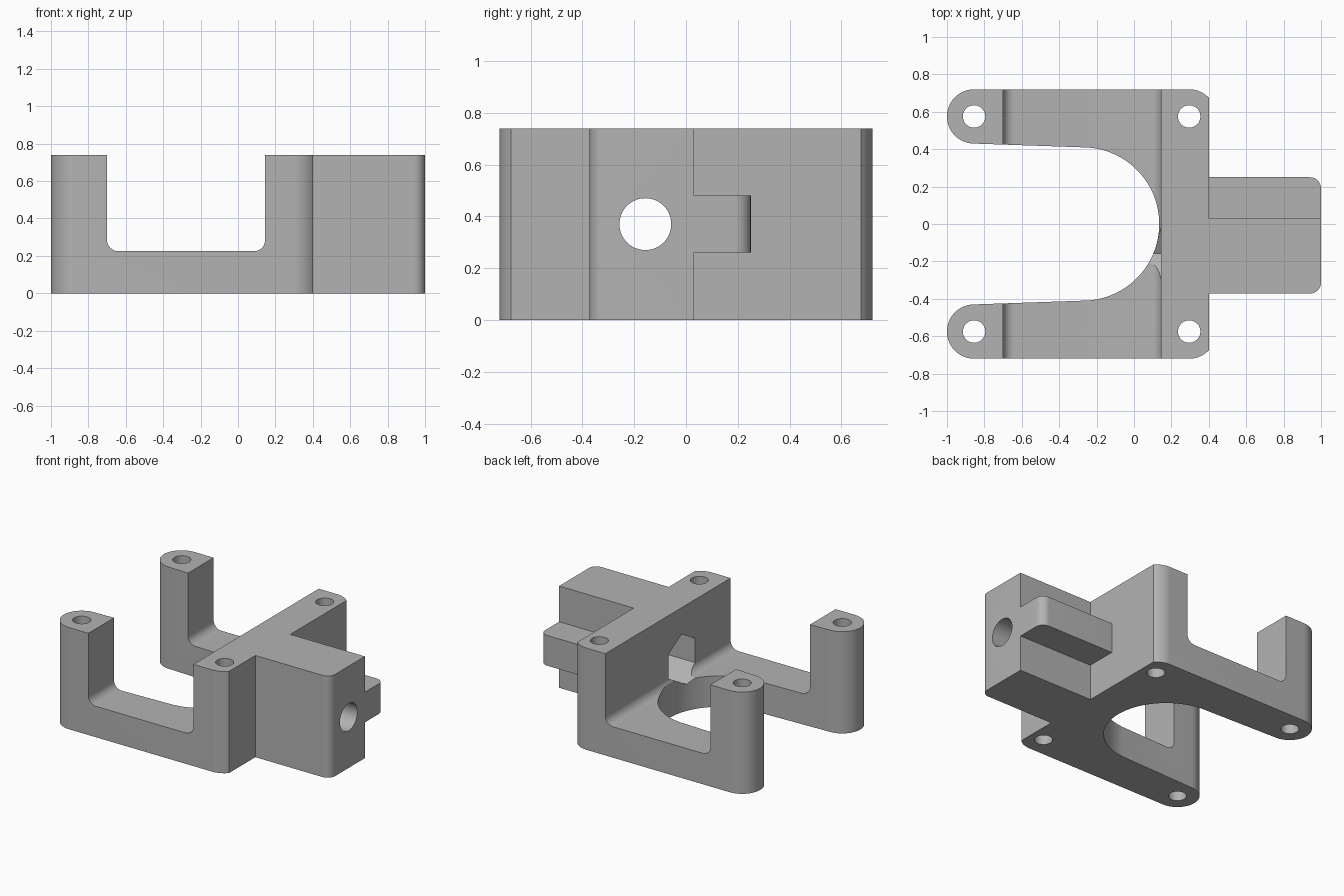
import bpy
import bmesh
from math import cos, sin, radians
from mathutils import Vector

cube = bpy.data.objects.get("Cube")
if cube:
    bpy.data.objects.remove(cube, do_unlink=True)

HEIGHT = 0.74
SCREW_Y = 0.575
SCREW_X = (-0.855, 0.295)
BOLT_Y, BOLT_Z = -0.157, 0.37

grey = bpy.data.materials.new("plain grey")
grey.use_nodes = True
grey.diffuse_color = (0.45, 0.45, 0.45, 1)
grey.node_tree.nodes["Principled BSDF"].inputs["Base Color"].default_value = (0.45, 0.45, 0.45, 1)


def arc(cx, cy, r, start, end, steps=16):
    """Points along an arc, angles in degrees."""
    angles = [radians(start + (end - start) * i / steps) for i in range(steps + 1)]
    return [(cx + r * cos(a), cy + r * sin(a)) for a in angles]


def prism(name, profile, axis, low, high):
    """Extrude a 2D profile along an axis; the profile fills the other two axes in order."""
    def place(p, level):
        co = list(p)
        co.insert("xyz".index(axis), level)
        return Vector(co)
    bm = bmesh.new()
    face = bm.faces.new([bm.verts.new(place(p, low)) for p in profile])
    moved = bmesh.ops.extrude_face_region(bm, geom=[face])["geom"]
    verts = [g for g in moved if isinstance(g, bmesh.types.BMVert)]
    bmesh.ops.translate(bm, verts=verts, vec=place((0, 0), high - low))
    bmesh.ops.recalc_face_normals(bm, faces=bm.faces)
    mesh = bpy.data.meshes.new(name)
    bm.to_mesh(mesh)
    bm.free()
    mesh.materials.append(grey)
    obj = bpy.data.objects.new(name, mesh)
    bpy.context.collection.objects.link(obj)
    return obj


def cut(obj, cutter):
    """Subtract the cutter, then discard it."""
    cutter.hide_render = True
    mod = obj.modifiers.new("cut", "BOOLEAN")
    mod.operation = "DIFFERENCE"
    mod.solver = "EXACT"
    mod.object = cutter
    bpy.context.view_layer.objects.active = obj
    bpy.ops.object.modifier_apply(modifier=mod.name)
    bpy.data.objects.remove(cutter, do_unlink=True)


def finish(obj):
    bpy.ops.object.select_all(action="DESELECT")
    obj.select_set(True)
    bpy.context.view_layer.objects.active = obj
    bpy.ops.object.shade_smooth_by_angle(angle=radians(30))


def bolt_cutter():
    return prism("bolt_cutter", arc(BOLT_Y, BOLT_Z, 0.1, 0, 354, 59), "x", 0.0, 1.1)


# Fork-shaped body: half outline from the throat to the clipped outer corner
half = arc(-0.275, 0, 0.41, 0, 86, 24)
half += arc(SCREW_X[0], SCREW_Y, 0.145, 270, 90, 28)
half += arc(SCREW_X[1], SCREW_Y, 0.145, 90, 43.6, 10)
mirrored = [(x, -y) for x, y in reversed(half[1:])]
body = prism("fork_body", half + mirrored, "z", 0, HEIGHT)

# Channel across the top, leaving four posts, with filleted lower corners
channel = arc(-0.64, 0.285, 0.06, 180, 270, 10) + arc(0.085, 0.285, 0.06, 270, 360, 10)
channel += [(0.145, 1), (-0.70, 1)]
cut(body, prism("channel_cutter", channel, "y", -1, 1))

# Vertical screw holes
for x in SCREW_X:
    for side in (1, -1):
        hole = arc(x, side * SCREW_Y, 0.06, 0, 350, 35)
        cut(body, prism("screw_cutter", hole, "z", -0.1, 1))

# Hexagonal nut pocket and bolt hole through the cross wall
nut = arc(BOLT_Y, BOLT_Z, 0.177, 30, 330, 5)
cut(body, prism("nut_cutter", nut, "x", 0.0, 0.37))
cut(body, bolt_cutter())

# Rear clamp block with one rounded vertical corner
block_profile = [(0.4, 0.03), (0.4, -0.372)] + arc(0.94, -0.312, 0.06, 270, 360, 10) + [(1.0, 0.03)]
block = prism("clamp_block", block_profile, "z", 0, HEIGHT)
cut(block, bolt_cutter())

# Small tab along the side of the block
tab_profile = [(0.4, 0.03), (1.0, 0.03)] + arc(0.94, 0.19, 0.06, 0, 90, 10) + [(0.4, 0.25)]
tab = prism("side_tab", tab_profile, "z", 0.26, 0.48)

for part in (body, block, tab):
    finish(part)
